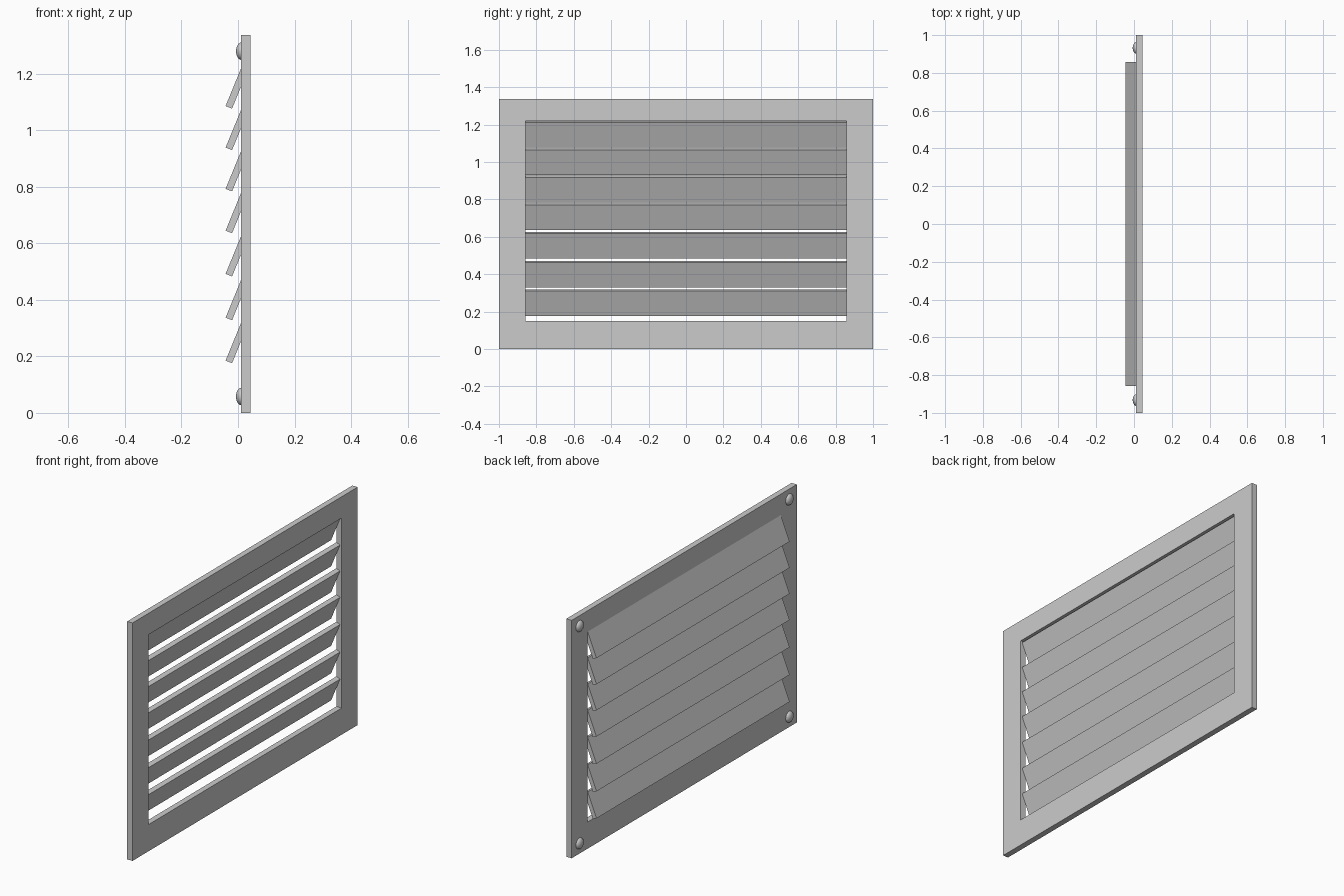
import bpy, bmesh, math

if "Cube" in bpy.data.objects:
    bpy.data.objects.remove(bpy.data.objects["Cube"])

FX0, FX1 = 0.011, 0.044          # frame back and front planes
H, OY, OZ0, OZ1 = 1.338, 0.858, 0.15, 1.218


def add_object(name, bm):
    bmesh.ops.recalc_face_normals(bm, faces=bm.faces)
    mesh = bpy.data.meshes.new(name)
    bm.to_mesh(mesh)
    bm.free()
    ob = bpy.data.objects.new(name, mesh)
    bpy.context.collection.objects.link(ob)
    return ob


# Frame: rectangular ring with thickness
bm = bmesh.new()
outer = [(-1, 0), (1, 0), (1, H), (-1, H)]
inner = [(-OY, OZ0), (OY, OZ0), (OY, OZ1), (-OY, OZ1)]
loops = [[bm.verts.new((x, y, z)) for y, z in ring]
         for x, ring in ((FX0, outer), (FX1, outer), (FX1, inner), (FX0, inner))]
for k in range(4):
    a, b = loops[k], loops[(k + 1) % 4]
    for i in range(4):
        j = (i + 1) % 4
        bm.faces.new((a[i], a[j], b[j], b[i]))
add_object("frame", bm)

# Slats: tilted boards, given by cross-section and extruded along y
section = [(-0.044, -0.134), (-0.021, -0.143), (0.034, -0.009), (0.011, 0.0)]
for n, top in enumerate((1.220, 1.073, 0.927, 0.779, 0.626, 0.471, 0.319)):
    bm = bmesh.new()
    face = bm.faces.new([bm.verts.new((x, -OY, top + z)) for x, z in section])
    ext = bmesh.ops.extrude_face_region(bm, geom=[face])
    new = [v for v in ext["geom"] if isinstance(v, bmesh.types.BMVert)]
    bmesh.ops.translate(bm, verts=new, vec=(0, 2 * OY, 0))
    if len(bm.faces) < 6:
        bm.faces.new([v for v in bm.verts if v.co.y < 0])
    add_object(f"slat_{n + 1}", bm)

# Screw heads: flattened domes on the back corners
for y in (-0.932, 0.932):
    for z in (0.058, 1.28):
        bpy.ops.mesh.primitive_uv_sphere_add(segments=24, ring_count=12, radius=1,
                                             location=(FX0 + 0.001, y, z))
        ob = bpy.context.object
        ob.name = "screw_head"
        ob.scale = (0.019, 0.031, 0.031)
        bpy.ops.object.transform_apply(location=False, rotation=False, scale=True)
        bpy.ops.object.shade_smooth_by_angle(angle=math.radians(40))
